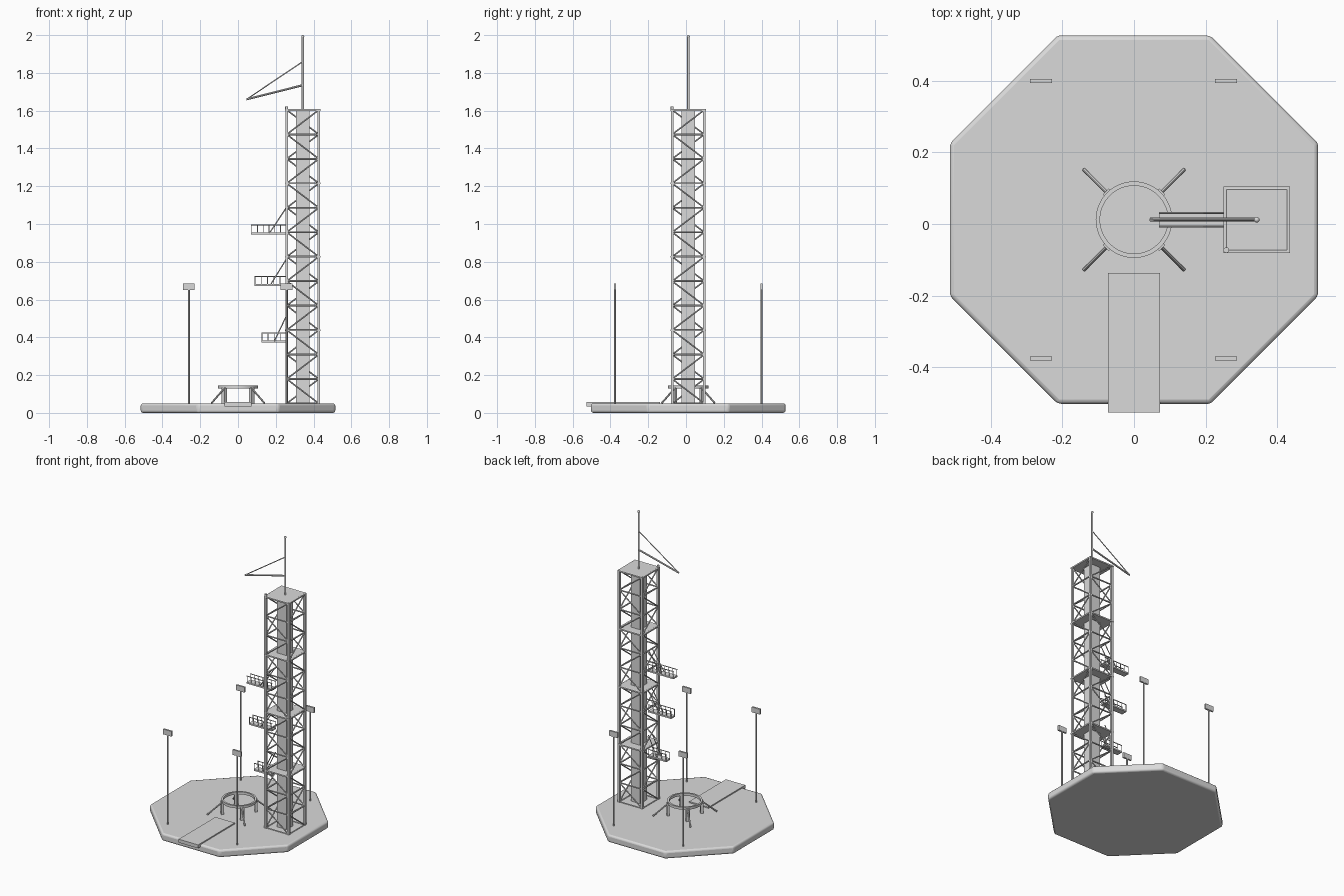
import bpy, bmesh, math
from mathutils import Vector, Matrix

if "Cube" in bpy.data.objects:
    bpy.data.objects.remove(bpy.data.objects["Cube"])

CY = 0.012            # shared centre line in y
TX, HALF = 0.343, 0.085   # tower axis and half spacing of its posts
Z0, BAY, BAYS = 0.05, 0.1295, 12
TOP = Z0 + BAY * BAYS

grey = bpy.data.materials.new("light grey")
grey.diffuse_color = (0.7, 0.7, 0.7, 1)
grey.use_nodes = True
grey.node_tree.nodes["Principled BSDF"].inputs["Base Color"].default_value = grey.diffuse_color


def finish(name, bm):
    mesh = bpy.data.meshes.new(name)
    bmesh.ops.recalc_face_normals(bm, faces=bm.faces)
    bm.to_mesh(mesh)
    bm.free()
    mesh.materials.append(grey)
    ob = bpy.data.objects.new(name, mesh)
    bpy.context.collection.objects.link(ob)
    bpy.ops.object.select_all(action='DESELECT')
    ob.select_set(True)
    bpy.context.view_layer.objects.active = ob
    bpy.ops.object.shade_smooth_by_angle(angle=math.radians(40))
    return ob


def box(bm, lo, hi):
    lo, hi = Vector(lo), Vector(hi)
    size = hi - lo
    m = Matrix.Translation((lo + hi) / 2) @ Matrix.Diagonal((*size, 1))
    bmesh.ops.create_cube(bm, size=1, matrix=m)


def rod(bm, a, b, r, sides=8):
    a, b = Vector(a), Vector(b)
    d = b - a
    m = Matrix.Translation((a + b) / 2) @ d.to_track_quat('Z', 'Y').to_matrix().to_4x4()
    bmesh.ops.create_cone(bm, cap_ends=True, segments=sides, radius1=r, radius2=r,
                          depth=d.length, matrix=m)


# Octagonal pad with softened edges
bm = bmesh.new()
R = 0.515 / math.cos(math.pi / 8)
bmesh.ops.create_cone(bm, cap_ends=True, segments=8, radius1=R, radius2=R, depth=0.05,
                      matrix=Matrix.Translation((0, CY, 0.025)) @ Matrix.Rotation(math.pi / 8, 4, 'Z'))
pad = finish("launch_pad", bm)
bev = pad.modifiers.new("soft_edges", 'BEVEL')
bev.width, bev.segments = 0.012, 3

# Access ramp lying on the front of the pad
bm = bmesh.new()
box(bm, (-0.072, -0.527, 0.035), (0.072, -0.137, 0.058))
finish("ramp", bm)

# Support ring
bm = bmesh.new()
N = 48
section = [(0.095, 0.128), (0.107, 0.128), (0.107, 0.145), (0.095, 0.145)]
rings = [[bm.verts.new((r * math.cos(2 * math.pi * i / N), CY + r * math.sin(2 * math.pi * i / N), z))
          for r, z in section] for i in range(N)]
for i in range(N):
    a, b = rings[i], rings[(i + 1) % N]
    for k in range(4):
        bm.faces.new((a[k], b[k], b[(k + 1) % 4], a[(k + 1) % 4]))
finish("support_ring", bm)

# Ring legs and their diagonal braces
legs, braces = bmesh.new(), bmesh.new()
for sx in (-1, 1):
    for sy in (-1, 1):
        d = Vector((sx, sy, 0)).normalized()
        c = Vector((0, CY, 0))
        m = (Matrix.Translation(c + d * 0.104 + Vector((0, 0, 0.09)))
             @ Matrix.Rotation(math.atan2(sy, sx), 4, 'Z') @ Matrix.Diagonal((0.016, 0.024, 0.09, 1)))
        bmesh.ops.create_cube(legs, size=1, matrix=m)
        rod(braces, c + d * 0.105 + Vector((0, 0, 0.128)), c + d * 0.198 + Vector((0, 0, 0.052)), 0.005)
finish("ring_legs", legs)
finish("ring_braces", braces)

# Tower core and corner posts
bm = bmesh.new()
box(bm, (TX - 0.035, CY - 0.035, Z0 - 0.01), (TX + 0.035, CY + 0.035, TOP))
finish("tower_core", bm)
bm = bmesh.new()
corners = [(TX + sx * HALF, CY + sy * HALF) for sx, sy in ((-1, -1), (1, -1), (1, 1), (-1, 1))]
for x, y in corners:
    box(bm, (x - 0.007, y - 0.007, Z0 - 0.01), (x + 0.007, y + 0.007, TOP))
finish("tower_posts", bm)

# Lattice: level bars and diagonals that alternate from bay to bay
bars, diagonals = bmesh.new(), bmesh.new()
for level in range(BAYS + 1):
    z = Z0 + BAY * level
    for i in range(4):
        p, q = corners[i], corners[(i + 1) % 4]
        rod(bars, (*p, z), (*q, z), 0.005, 6)
        if level < BAYS:
            if level % 2 == 0:
                p, q = q, p
            rod(diagonals, (*p, z), (*q, z + BAY), 0.004, 6)
finish("tower_level_bars", bars)
finish("tower_diagonals", diagonals)

# Platforms every third bay, and the roof
bm = bmesh.new()
for level in (3, 6, 9, 12):
    z = Z0 + BAY * level
    box(bm, (TX - 0.0935, CY - 0.0935, z - 0.005), (TX + 0.0935, CY + 0.0935, z + 0.004))
finish("platforms", bm)

# Corner beacon on the roof
bm = bmesh.new()
rod(bm, (TX - HALF, CY - HALF, TOP), (TX - HALF, CY - HALF, TOP + 0.017), 0.008, 12)
finish("roof_beacon", bm)

# Mast with ball tip
bm = bmesh.new()
rod(bm, (TX, CY, TOP), (TX, CY, 1.99), 0.006, 12)
bmesh.ops.create_uvsphere(bm, u_segments=12, v_segments=8, radius=0.008,
                          matrix=Matrix.Translation((TX, CY, 1.992)))
finish("mast", bm)

# Crane jib and its stay
bm = bmesh.new()
rod(bm, (TX, CY, 1.735), (0.045, CY, 1.66), 0.0055)
rod(bm, (TX, CY, 1.86), (0.045, CY, 1.66), 0.003)
finish("crane_jib", bm)

# Access arms: floor, railings, hanging struts
floors, rails, struts = bmesh.new(), bmesh.new(), bmesh.new()
for x0, z, xs in ((0.07, 0.95, 0.165), (0.087, 0.678, 0.172), (0.124, 0.378, 0.192)):
    x1 = TX - HALF
    box(floors, (x0, CY - 0.021, z - 0.005), (x1, CY + 0.021, z + 0.005))
    n = round((x1 - x0) / 0.034)
    for s in (-1, 1):
        y = CY + s * 0.019
        rod(rails, (x0, y, z + 0.045), (x1, y, z + 0.045), 0.003, 6)
        for i in range(n + 1):
            x = x0 + 0.003 + (x1 - x0 - 0.006) * i / n
            rod(rails, (x, y, z), (x, y, z + 0.045), 0.002, 6)
        rod(struts, (xs, y, z), (x1, y, z + 0.14), 0.003, 6)
finish("arm_floors", floors)
finish("arm_railings", rails)
finish("arm_struts", struts)

# Floodlights at the four corners of the pad
poles, heads = bmesh.new(), bmesh.new()
for x in (-0.26, 0.257):
    for y in (-0.376, 0.4):
        rod(poles, (x, y, 0.045), (x, y, 0.66), 0.005)
        box(heads, (x - 0.031, y - 0.006, 0.65), (x + 0.031, y + 0.006, 0.685))
finish("floodlight_poles", poles)
finish("floodlight_heads", heads)
